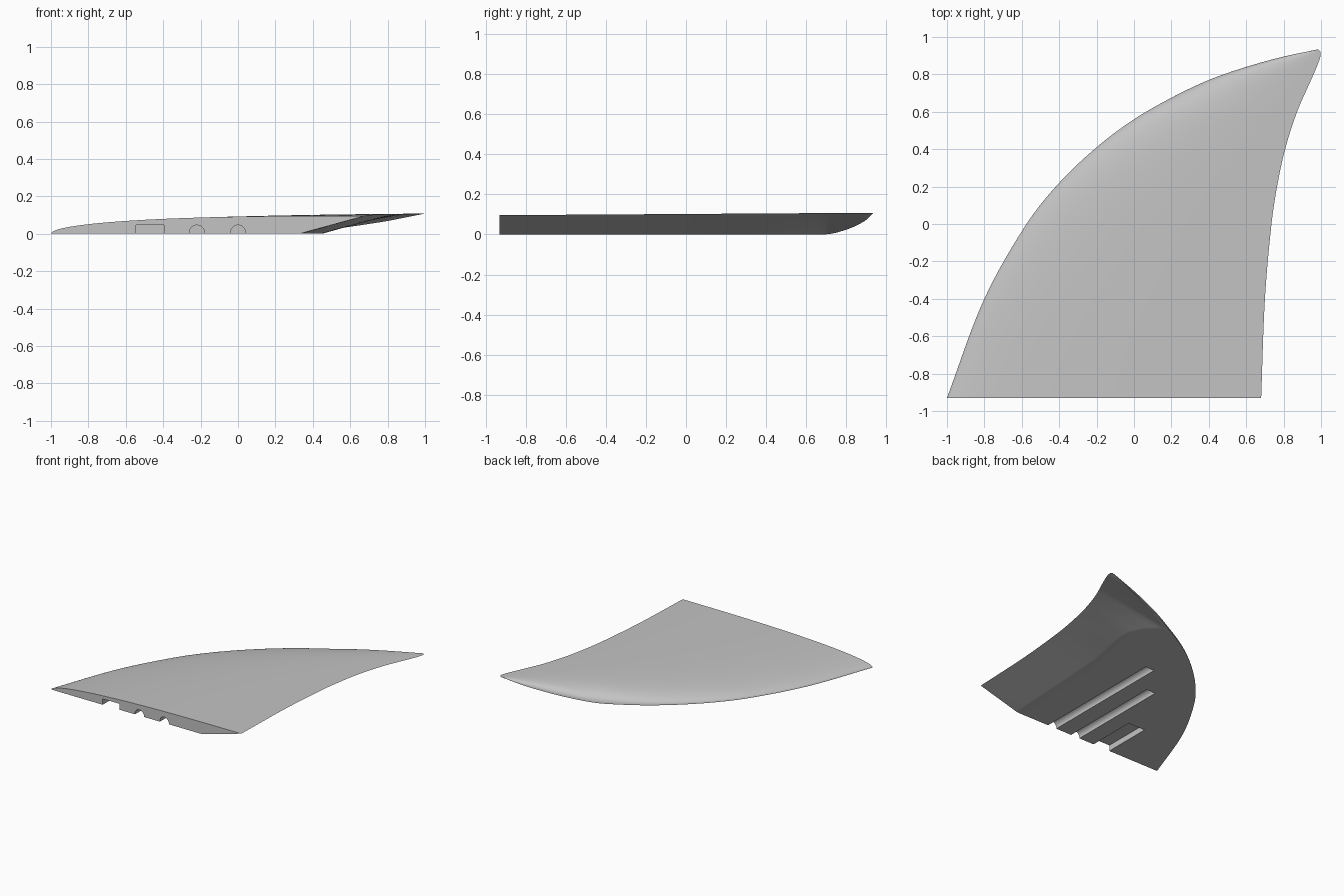
import bpy, bmesh, math

cube = bpy.data.objects.get("Cube")
if cube:
    bpy.data.objects.remove(cube)

grey = bpy.data.materials.new("plain grey")
grey.use_nodes = True
grey.diffuse_color = (0.55, 0.55, 0.55, 1)
grey.node_tree.nodes["Principled BSDF"].inputs["Base Color"].default_value = (0.55, 0.55, 0.55, 1)

FRONT, BACK = -0.93, 0.932
# Outline curves as (y, value) points
LEADING = [(-0.93, -1), (-0.4, -0.8), (0, -0.575), (0.22, -0.4), (0.41, -0.2), (0.56, 0),
           (0.675, 0.2), (0.77, 0.4), (0.84, 0.6), (0.895, 0.8), (0.932, 0.975)]
TRAILING = [(-0.93, 0.68), (-0.4, 0.70), (0, 0.735), (0.2, 0.765), (0.4, 0.808), (0.6, 0.872),
            (0.8, 0.96), (0.88, 0.992), (0.92, 0.998), (0.932, 0.985)]
KNEE = [(-0.93, 0.33), (0, 0.38), (0.45, 0.45), (0.6, 0.39), (0.7, 0.28), (0.932, 0)]
EDGE_RISE = [(-0.93, 0), (0.69, 0), (0.8, 0.024), (0.89, 0.066), (0.932, 0.104)]


def curve(points, y):
    """Smooth interpolation through (y, value) points."""
    i = next((k for k in range(len(points) - 2) if y < points[k + 1][0]), len(points) - 2)

    def slope(k):
        a, b = points[max(k - 1, 0)], points[min(k + 1, len(points) - 1)]
        return (b[1] - a[1]) / (b[0] - a[0])
    (y0, v0), (y1, v1) = points[i], points[i + 1]
    h = y1 - y0
    t = (y - y0) / h
    return ((1 + 2 * t) * (1 - t) ** 2 * v0 + t * (1 - t) ** 2 * h * slope(i)
            + t * t * (3 - 2 * t) * v1 + t * t * (t - 1) * h * slope(i + 1))


def section(y):
    """Closed cross-section: rounded nose, flat base, sloped underside at the rear."""
    lead, trail = curve(LEADING, y), curve(TRAILING, y)
    chord = trail - lead
    rise = max(0, curve(EDGE_RISE, y)) if y > 0.69 else 0
    height = 0.096 + 0.012 * (y - FRONT) / (BACK - FRONT)
    ring = []
    for k in range(29):
        u = (k / 28) ** 2.2
        ring.append((lead + chord * u, y, rise + (height - rise) * math.sqrt(1 - (1 - u) ** 2.6)))
    knee = max(curve(KNEE, y), lead + chord * 0.04)
    for f in (0.5, 0.06, 0):
        ring.append((knee + (trail - knee) * f, y, rise + (height - rise) * f))
    ring.append((lead + (knee - lead) * 0.92, y, rise))
    return ring


def make_object(name, bm):
    bmesh.ops.recalc_face_normals(bm, faces=bm.faces)
    mesh = bpy.data.meshes.new(name)
    bm.to_mesh(mesh)
    bm.free()
    mesh.materials.append(grey)
    obj = bpy.data.objects.new(name, mesh)
    bpy.context.collection.objects.link(obj)
    return obj


def loft(name, rings):
    bm = bmesh.new()
    loops = [[bm.verts.new(p) for p in ring] for ring in rings]
    for a, b in zip(loops, loops[1:]):
        for k in range(len(a)):
            j = (k + 1) % len(a)
            bm.faces.new((a[k], a[j], b[j], b[k]))
    bm.faces.new(loops[0])
    bm.faces.new(loops[-1][::-1])
    return make_object(name, bm)


# Swept fin body, with sections packed towards the tip
STEPS = 56
fin = loft("fin", [section(FRONT + (BACK - FRONT) * (1 - (1 - s / STEPS) ** 1.7))
                   for s in range(STEPS + 1)])


def cut_slot(name, outline, end):
    cutter = loft(name, [[(x, y, z) for x, z in outline] for y in (FRONT - 0.1, end)])
    cutter.hide_render = True
    cutter.hide_set(True)
    mod = fin.modifiers.new(name, 'BOOLEAN')
    mod.operation = 'DIFFERENCE'
    mod.solver = 'EXACT'
    mod.object = cutter
    return cutter


def arch(x):
    return [(x + 0.04 * math.cos(a), 0.006 + 0.04 * math.sin(a))
            for a in (math.tau * k / 32 for k in range(32))]


# Two round pin holes and one square tab slot in the underside
cutters = [
    cut_slot("long_pin_cutter", arch(0), 0.18),
    cut_slot("short_pin_cutter", arch(-0.22), -0.07),
    cut_slot("tab_cutter", [(-0.545, -0.05), (-0.395, -0.05), (-0.395, 0.047), (-0.545, 0.047)], -0.53),
]

# Bake the cuts, then smooth the curved skin
bpy.context.view_layer.update()
baked = bpy.data.meshes.new_from_object(fin.evaluated_get(bpy.context.evaluated_depsgraph_get()))
fin.modifiers.clear()
fin.data = baked
for cutter in cutters:
    bpy.data.objects.remove(cutter)
for obj in bpy.context.selected_objects:
    obj.select_set(False)
fin.select_set(True)
bpy.context.view_layer.objects.active = fin
bpy.ops.object.shade_smooth_by_angle(angle=math.radians(25))
